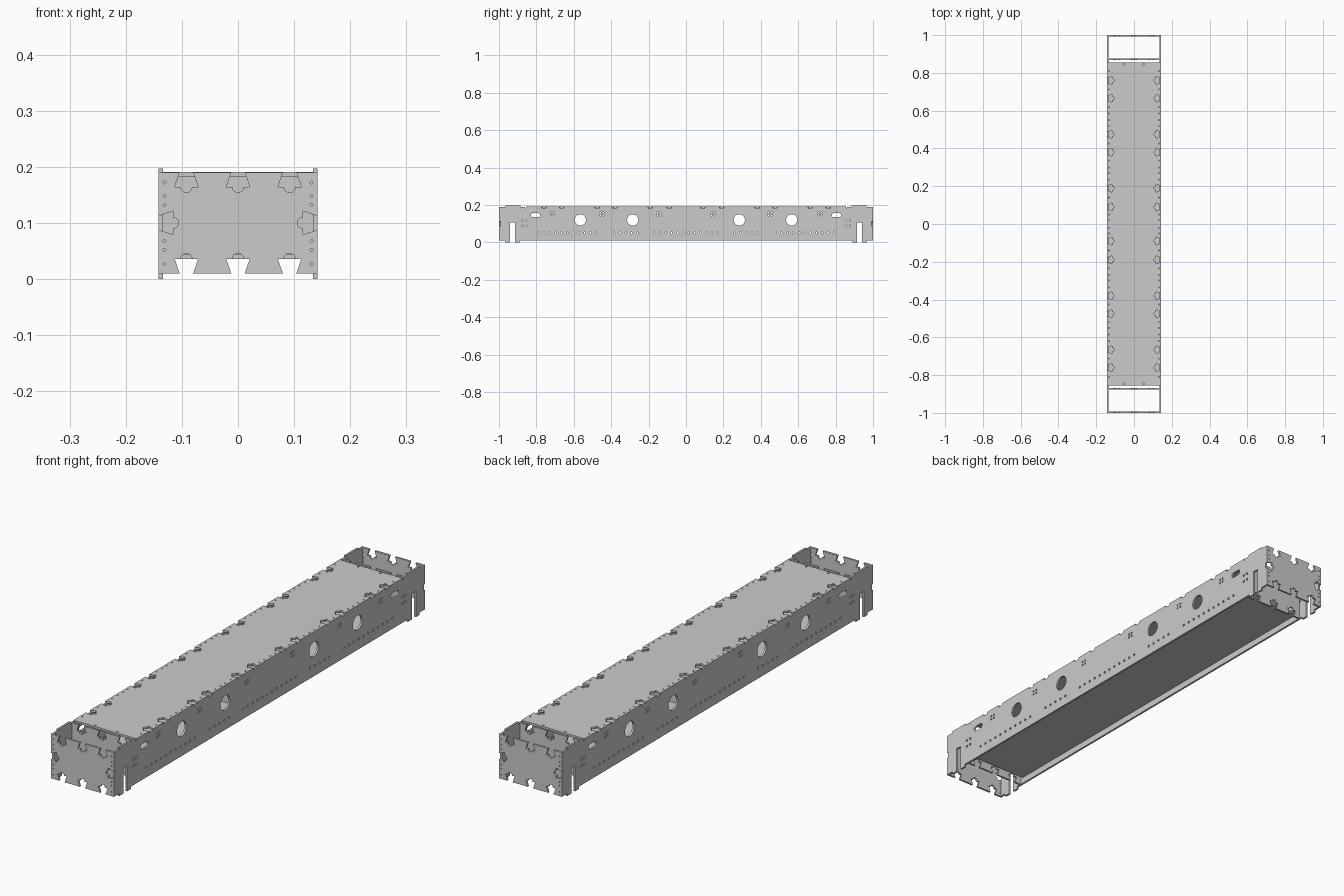
import bpy
from math import cos, sin, pi
from mathutils import Matrix, Vector

if "Cube" in bpy.data.objects:
    bpy.data.objects.remove(bpy.data.objects["Cube"])

T = 0.008   # sheet thickness
SIDE = Matrix(((0, 0, 1), (1, 0, 0), (0, 1, 0))).to_4x4()    # local xy -> world yz
END = Matrix(((1, 0, 0), (0, 0, -1), (0, 1, 0))).to_4x4()    # local xy -> world xz
FLAT = Matrix.Identity(4)


def circle(x, y, r, n=12, stretch=0.0):
    pts = []
    for i in range(n):
        a = 2 * pi * (i + 0.5) / n
        pts.append((x + r * cos(a) + (stretch if cos(a) > 0 else -stretch), y + r * sin(a)))
    return pts


def edge(p, q, centres=()):
    """Points from p towards q, with keyhole dovetail notches cut to the left."""
    p, q = Vector(p), Vector(q)
    d = (q - p).normalized()
    n = Vector((-d.y, d.x))
    pts = [p]
    for c in centres:
        prof = [(-0.012, 0), (-0.021, 0.026)]
        prof += [(-0.010 * cos(pi * i / 8), 0.026 + 0.010 * sin(pi * i / 8)) for i in range(9)]
        prof += [(0.021, 0.026), (0.012, 0)]
        pts += [p + d * (c + u) + n * v for u, v in prof]
    return [tuple(v) for v in pts]


def sheet(name, outline, holes, axes, pos):
    """Flat cut sheet with holes, centred in thickness on pos."""
    cu = bpy.data.curves.new(name, 'CURVE')
    cu.dimensions = '2D'
    cu.fill_mode = 'BOTH'
    cu.extrude = T / 2
    for loop in [outline] + holes:
        s = cu.splines.new('POLY')
        s.points.add(len(loop) - 1)
        for pt, (x, y) in zip(s.points, loop):
            pt.co = (x, y, 0, 1)
        s.use_cyclic_u = True
    tmp = bpy.data.objects.new(name + "_curve", cu)
    bpy.context.collection.objects.link(tmp)
    dg = bpy.context.evaluated_depsgraph_get()
    me = bpy.data.meshes.new_from_object(tmp.evaluated_get(dg))
    bpy.data.objects.remove(tmp)
    me.polygons.foreach_set("use_smooth", [False] * len(me.polygons))
    me.transform(Matrix.Translation(pos) @ axes)
    me.name = name
    ob = bpy.data.objects.new(name, me)
    bpy.context.collection.objects.link(ob)
    return ob


# Long side panels: slotted feet, raised lugs, round openings and bolt holes
low = [(.89, .01), (.89, 0), (.915, 0), (.915, .105), (.94, .105), (.94, 0), (.965, 0), (.965, .01),
       (.992, .01)]
high = [(.992, .19), (.965, .19), (.965, .197), (.885, .197), (.885, .19), (.86, .19), (.86, .183)]
half = low + high
side_outline = half + [(-y, z) for y, z in reversed(half)]
side_holes = []
for s in (-1, 1):
    for y in (.285, .565):
        side_holes.append(circle(s * y, .12, .03, 32))
    side_holes.append(circle(s * .805, .145, .011, 16, .014))
    for start, count in ((.015, 6), (.26, 5), (.48, 11)):
        for i in range(count):
            side_holes.append(circle(s * (start + .031 * i), .05, .005, 8))
    for y in (.145, .45, .715):
        for dy in (-.008, .008):
            for z in (.145, .159):
                side_holes.append(circle(s * (y + dy), z, .004, 8))
    for y in (.855, .875):
        for z in (.088, .115):
            side_holes.append(circle(s * y, z, .005, 8))
for s, n in ((-1, "left"), (1, "right")):
    sheet(n + "_side_panel", side_outline, side_holes, SIDE, (s * .138, 0, 0))

# End panels with dovetail notches on all four edges
W, Z0, Z1 = .142, .01, .19
tops = [W - .092, W, W + .092]
end_outline = (edge((-W, Z0), (W, Z0), tops) + edge((W, Z0), (W, Z1), [.09])
               + edge((W, Z1), (-W, Z1), tops) + edge((-W, Z1), (-W, Z0), [.09]))
end_holes = [circle(s * .131, z, .0025, 8) for s in (-1, 1) for z in (.027, .052, .068, .132, .148, .172)]
# Inner bulkheads fit between the sides
V = .134
tops = [V - .092, V, V + .092]
inner_outline = (edge((-V, Z0), (V, Z0), tops) + edge((V, Z0), (V, Z1))
                 + edge((V, Z1), (-V, Z1), tops) + edge((-V, Z1), (-V, Z0)))
rib_outline = [(-V, .044), (V, .044), (V, .183), (-V, .183)]
for s, n in ((-1, "front"), (1, "back")):
    sheet(n + "_end_panel", end_outline, end_holes, END, (0, s * .996, 0))
    sheet(n + "_bulkhead", inner_outline, [], END, (0, s * .871, 0))
    sheet(n + "_inner_rib", rib_outline, [], END, (0, s * .145, 0))

# Top deck with notches along both long edges
L = .855
notch = [.09, .19, .38, .475, .665, .76]
cs = sorted([L + s * y for y in notch for s in (-1, 1)])
deck_outline = (edge((-W, -L), (W, -L)) + edge((W, -L), (W, L), cs)
                + edge((W, L), (-W, L)) + edge((-W, L), (-W, -L), cs))
deck_holes = [circle(sx * .132, sy * y, .003, 8) for sx in (-1, 1) for sy in (-1, 1)
              for y in (.02, .05, .14, .235, .27, .3, .335, .427, .52, .55, .585, .62, .713, .81)]
deck_holes += [circle(sx * .05, sy * .845, .004, 8) for sx in (-1, 1) for sy in (-1, 1)]
sheet("top_deck", deck_outline, deck_holes, FLAT, (0, 0, .187))

# Bottom deck set up inside the frame
sheet("bottom_deck", [(-V, -L), (V, -L), (V, L), (-V, L)], [], FLAT, (0, 0, .04))
